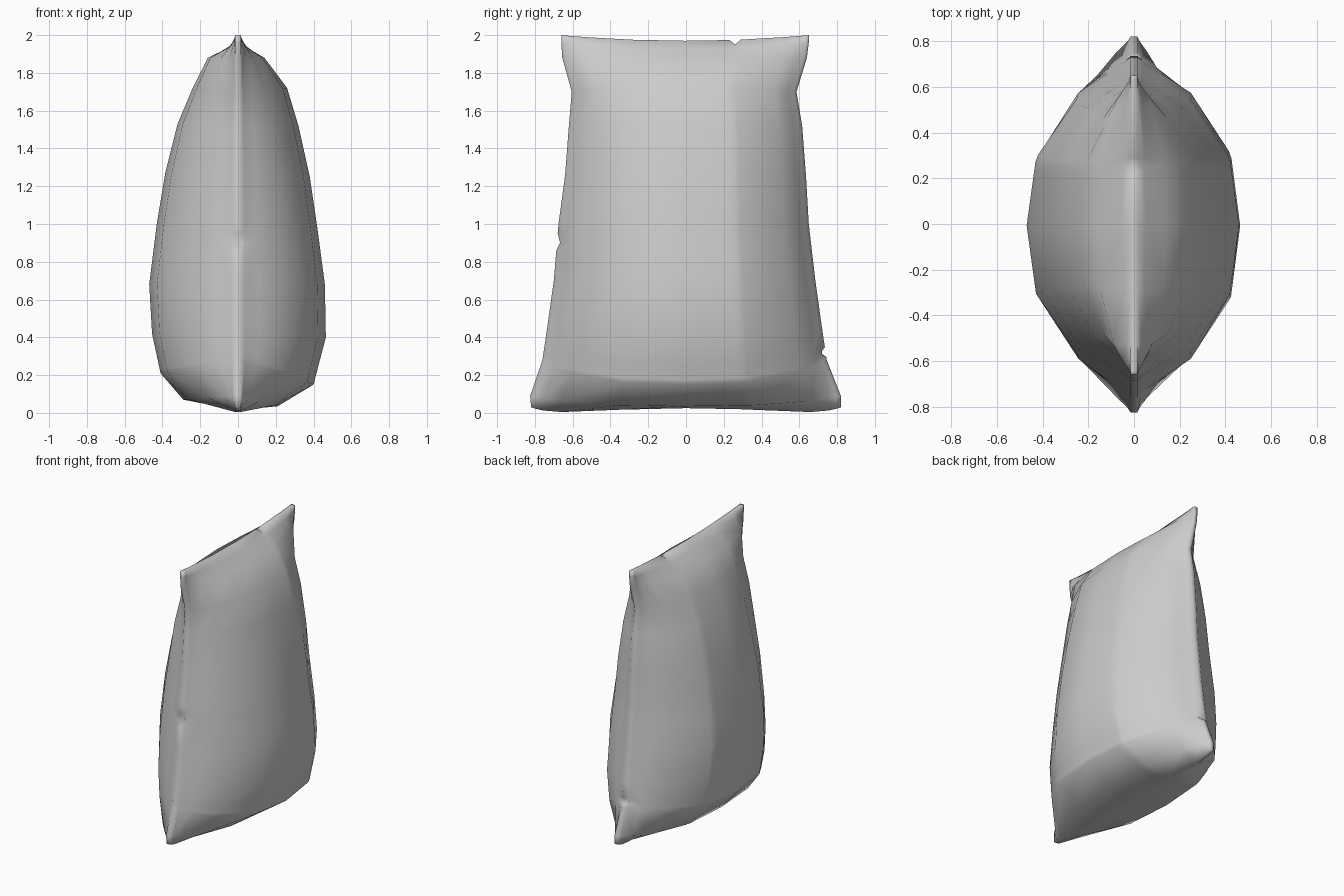
import bpy
import bmesh

default_cube = bpy.data.objects.get("Cube")
if default_cube:
    bpy.data.objects.remove(default_cube, do_unlink=True)

SEAM = 0.015  # half thickness of the seam

# Rows from bottom to top:
# seam front y, seam back y, seam z, right side x and z, left side x and z
ROWS = [
    (-.82, .82, .03, .015, .02, .015, .02),
    (-.825, .82, .09, .29, .07, .21, .035),
    (-.76, .745, .28, .41, .21, .40, .15),
    (-.735, .72, .45, .455, .42, .465, .40),
    (-.70, .685, .70, .47, .68, .46, .68),
    (-.675, .65, 1.0, .43, 1.0, .42, .98),
    (-.64, .635, 1.26, .385, 1.27, .38, 1.25),
    (-.62, .615, 1.52, .32, 1.53, .32, 1.52),
    (-.605, .585, 1.70, .24, 1.72, .26, 1.72),
    (-.655, .64, 1.88, .16, 1.88, .14, 1.88),
    (-.66, .65, 1.96, .05, 1.95, .05, 1.95),
    (-.66, .65, 2.0, .015, 2.0, .015, 2.0),
]
# Fullness of the filling from the middle to the side seam
FULLNESS = [(0, 1), (.43, .91), (.8, .52), (.92, .22), (.975, .05), (1, 0)]

# Grid stations, with closer ones around the three nicks in the seam
V = [0, 1, 2, 2.1, 2.2, 2.4, 3, 4, 4.53, 4.67, 4.83] + list(range(5, len(ROWS)))
U = [-1, -.975, -.92, -.8, -.43, 0, .36, .405, .45, .8, .92, .975, 1]
FRONT_NICK, BACK_NICK, TOP_NICK = V.index(4.67), V.index(2.2), U.index(.405)


def row_at(v):
    i = min(int(v), len(ROWS) - 2)
    return [a + (b - a) * (v - i) for a, b in zip(ROWS[i], ROWS[i + 1])]


def fullness(u):
    u = abs(u)
    for (a, fa), (b, fb) in zip(FULLNESS, FULLNESS[1:]):
        if u <= b:
            return fa + (fb - fa) * (u - a) / (b - a)
    return 0


def point(i, j, side):
    v, u = V[i], U[j]
    front, back, seam_z, rx, rz, lx, lz = row_at(v)
    x, z = (lx, lz) if side > 0 else (rx, rz)
    f = fullness(u)
    y = (front + back) / 2 + u * (back - front) / 2
    x = SEAM + (x - SEAM) * f
    z = seam_z + (z - seam_z) * f
    # Wavy bottom seam and sagging top seam
    if i == 0:
        z = .025 - .045 * u * u + .05 * u ** 8
    if v >= len(ROWS) - 2:
        z = seam_z - .03 * (1 - u * u)
    # Small nicks, slightly swollen
    if i == FRONT_NICK and j == 0:
        y, x = y + .025, x + .015
    if i == BACK_NICK and j == len(U) - 1:
        y, x = y - .03, x + .01
    if i == len(V) - 1 and j == TOP_NICK:
        z, x = z - .025, x + .01
    return side * x, y, z


# Two bulging sheets joined by a narrow rim
bm = bmesh.new()
n, m = len(V), len(U)
sheets = []
for side in (-1, 1):
    grid = [[bm.verts.new(point(i, j, side)) for j in range(m)] for i in range(n)]
    for i in range(n - 1):
        for j in range(m - 1):
            bm.faces.new((grid[i][j], grid[i][j + 1], grid[i + 1][j + 1], grid[i + 1][j]))
    rim = grid[0][:] + [r[-1] for r in grid[1:]] + grid[-1][-2::-1] + [r[0] for r in grid[-2:0:-1]]
    sheets.append(rim)
right, left = sheets
for k in range(len(right)):
    bm.faces.new((right[k - 1], right[k], left[k], left[k - 1]))
bmesh.ops.recalc_face_normals(bm, faces=bm.faces)

mesh = bpy.data.meshes.new("sack")
bm.to_mesh(mesh)
bm.free()
mesh.shade_smooth()
sack = bpy.data.objects.new("sack", mesh)
bpy.context.collection.objects.link(sack)

# Plain grey cloth
cloth = bpy.data.materials.new("grey_cloth")
cloth.use_nodes = True
color = (.6, .6, .6, 1)
cloth.diffuse_color = color
cloth.node_tree.nodes["Principled BSDF"].inputs["Base Color"].default_value = color
mesh.materials.append(cloth)
